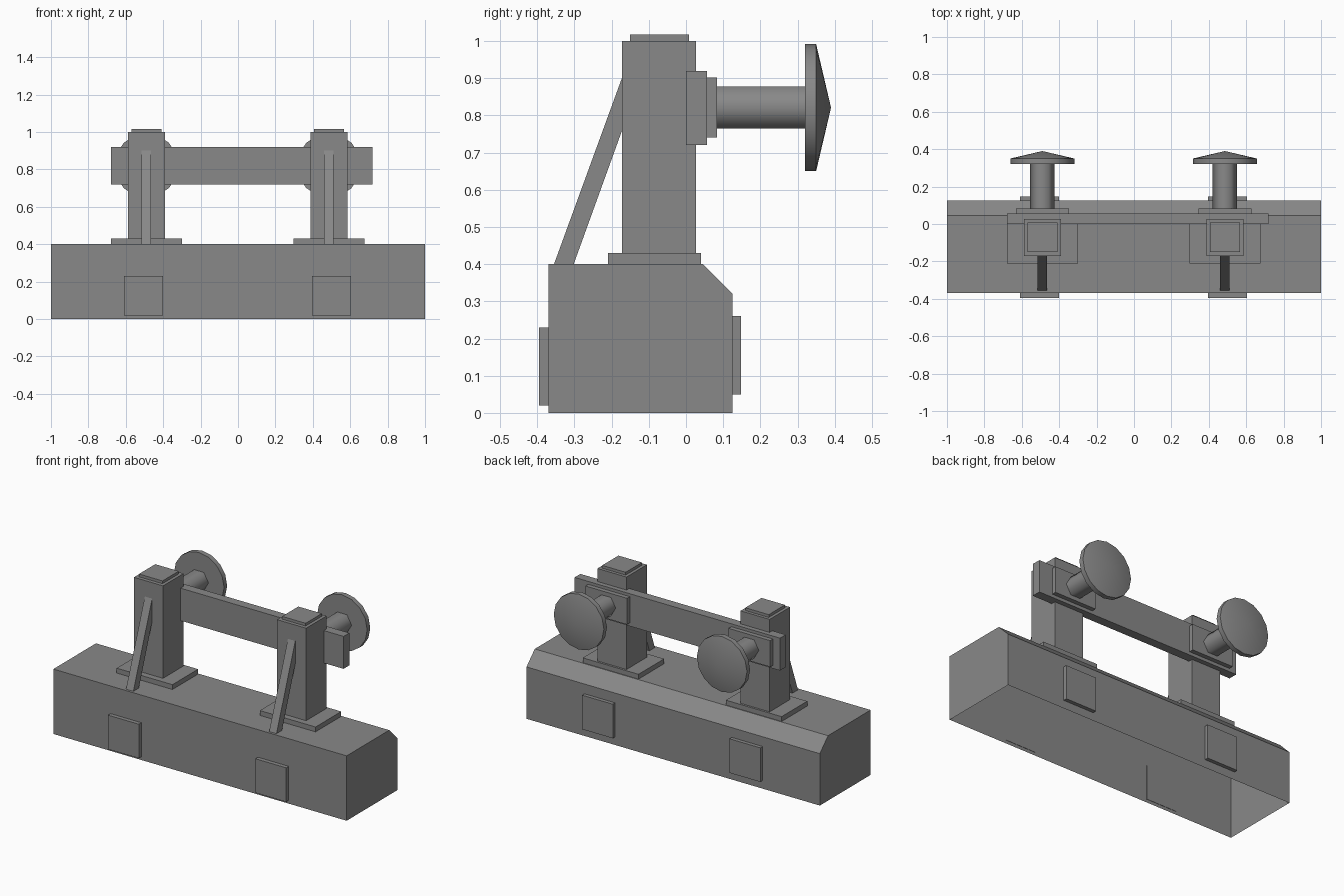
import bpy, bmesh, math
from mathutils import Matrix, Vector

cube = bpy.data.objects.get("Cube")
if cube:
    bpy.data.objects.remove(cube, do_unlink=True)

grey = bpy.data.materials.new("plain_grey")
grey.use_nodes = True
GREY = (0.25, 0.25, 0.25, 1)
grey.diffuse_color = GREY
grey.node_tree.nodes["Principled BSDF"].inputs["Base Color"].default_value = GREY


def finish(name, bm):
    bmesh.ops.recalc_face_normals(bm, faces=bm.faces)
    mesh = bpy.data.meshes.new(name)
    bm.to_mesh(mesh)
    bm.free()
    mesh.materials.append(grey)
    obj = bpy.data.objects.new(name, mesh)
    bpy.context.collection.objects.link(obj)
    return obj


def box(name, x, y, z):
    """Box from (min, max) pairs."""
    bm = bmesh.new()
    bmesh.ops.create_cube(bm, size=1)
    for v in bm.verts:
        for i, (lo, hi) in enumerate((x, y, z)):
            v.co[i] = lo if v.co[i] < 0 else hi
    return finish(name, bm)


def extrude_x(name, profile, x0, x1):
    """Side profile of (y, z) points pushed along x."""
    bm = bmesh.new()
    face = bm.faces.new([bm.verts.new((x0, y, z)) for y, z in profile])
    new = bmesh.ops.extrude_face_region(bm, geom=[face], use_keep_orig=True)
    moved = [g for g in new["geom"] if isinstance(g, bmesh.types.BMVert)]
    bmesh.ops.translate(bm, verts=moved, vec=(x1 - x0, 0, 0))
    return bm


def lathe_y(name, profile, sides, x, z, angle):
    """Turned part about the y axis from (radius, y) points."""
    bm = bmesh.new()
    verts = [bm.verts.new((r, y, 0)) for r, y in profile]
    edges = [bm.edges.new(pair) for pair in zip(verts, verts[1:])]
    bmesh.ops.spin(bm, geom=verts + edges, cent=(0, 0, 0), axis=(0, 1, 0),
                   angle=math.tau, steps=sides)
    bmesh.ops.remove_doubles(bm, verts=bm.verts, dist=0.0005)
    bmesh.ops.translate(bm, verts=bm.verts, vec=(x, 0, z))
    obj = finish(name, bm)
    bpy.ops.object.select_all(action="DESELECT")
    obj.select_set(True)
    bpy.context.view_layer.objects.active = obj
    bpy.ops.object.shade_smooth_by_angle(angle=math.radians(angle))


# Base block: chamfered at the back, open underneath
bm = extrude_x("base", [(-0.37, 0), (-0.37, 0.4), (0.045, 0.4),
                        (0.125, 0.32), (0.125, 0)], -1, 1)
bmesh.ops.recalc_face_normals(bm, faces=bm.faces)
under = [f for f in bm.faces if f.normal.z < -0.9]
bmesh.ops.delete(bm, geom=under, context="FACES_ONLY")
finish("base", bm)

# Cross beam
box("cross_beam", (-0.68, 0.72), (0, 0.056), (0.72, 0.92))

for side, x in (("right", -0.49), ("left", 0.486)):
    def span(half, c=x):
        return (c - half, c + half)

    # Post with foot plate and cap
    box(side + "_post", span(0.099), (-0.172, 0.027), (0.4, 1.0))
    box(side + "_foot_plate", span(0.19), (-0.21, 0.04), (0.4, 0.43))
    box(side + "_post_cap", span(0.08), (-0.15, 0.008), (1.0, 1.017))

    # Slanted brace
    bm = extrude_x("brace", [(-0.355, 0.4), (-0.302, 0.4), (-0.17, 0.765),
                             (-0.17, 0.907)], *span(0.025))
    finish(side + "_brace", bm)

    # Buffer: mounting pad, six-sided shaft and domed plate
    box(side + "_buffer_pad", span(0.142), (0.05, 0.083), (0.74, 0.902))
    lathe_y(side + "_buffer_shaft", [(0.065, 0.08), (0.065, 0.325)],
            6, x, 0.821, 65)
    lathe_y(side + "_buffer_plate", [(0, 0.32), (0.171, 0.32),
                                     (0.171, 0.35), (0, 0.39)],
            16, x, 0.821, 30)

    # Square plates on the front and back of the base
    px = x - 0.015 if x < 0 else x + 0.014
    box(side + "_front_plate", span(0.105, px), (-0.395, -0.368), (0.02, 0.23))
    box(side + "_back_plate", span(0.105, px), (0.123, 0.148), (0.05, 0.26))
